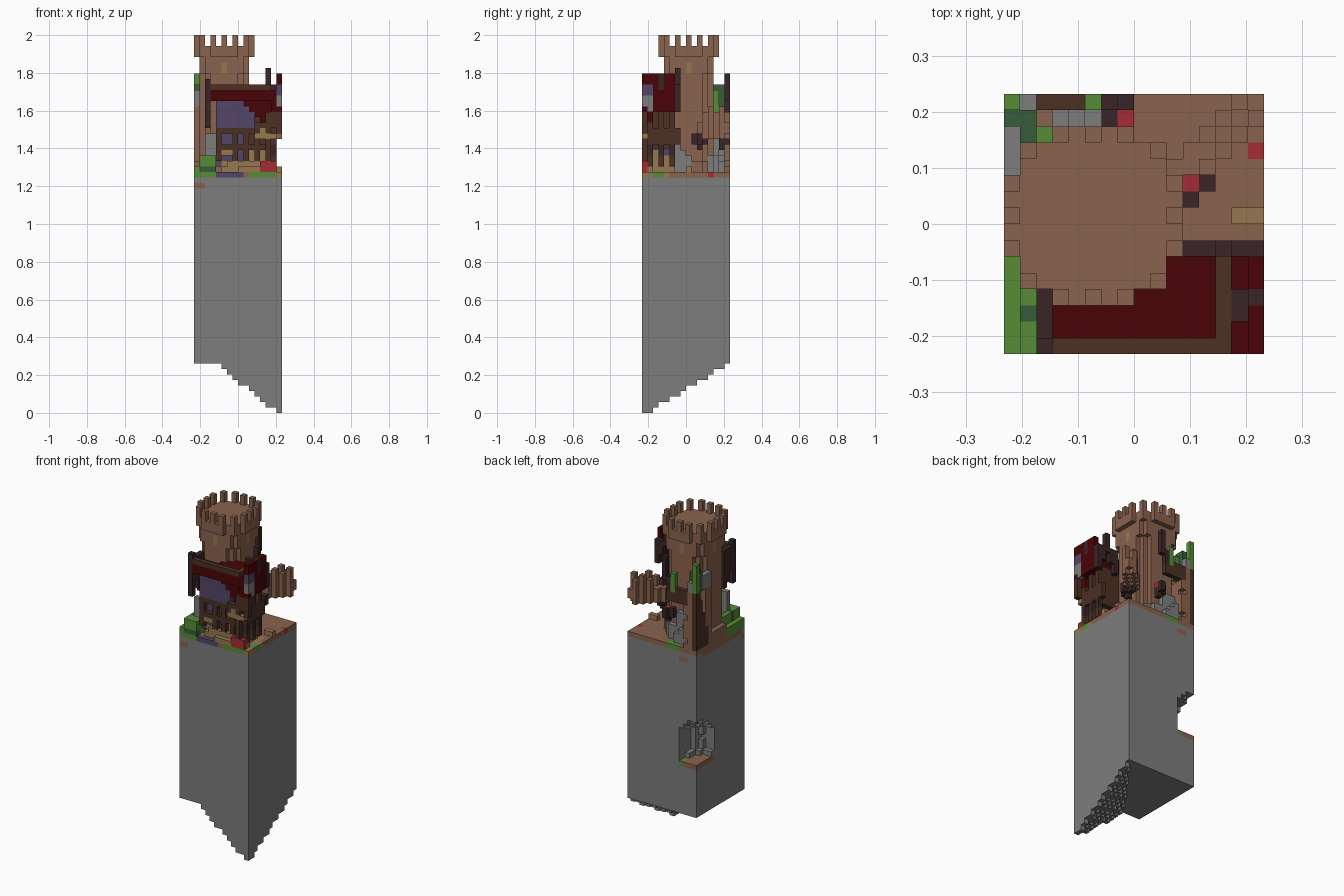
import bpy
import bmesh
from mathutils import Vector

cube = bpy.data.objects.get("Cube")
if cube:
    bpy.data.objects.remove(cube)

N = 16                 # cells along each side of the tile
V = 2 / 69             # cell size
G = 44                 # first layer above the ground

# Colours as 8-bit values, turned into linear ones
PALETTE = {
    "stone": (125, 125, 125), "clay": (138, 99, 78), "roof_red": (73, 4, 6),
    "timber": (76, 48, 35), "charcoal": (56, 37, 38), "leaf": (86, 140, 54),
    "moss": (54, 92, 58), "straw": (150, 120, 80), "plaster": (82, 70, 104),
    "bright_red": (165, 45, 50)}
NAMES = list(PALETTE)


def linear(c):
    c /= 255
    return c / 12.92 if c < 0.04 else ((c + 0.055) / 1.055) ** 2.4


materials = []
for name, rgb in PALETTE.items():
    mat = bpy.data.materials.new(name)
    mat.use_nodes = True
    color = [linear(c) for c in rgb] + [1]
    mat.diffuse_color = color
    bsdf = next(n for n in mat.node_tree.nodes if n.type == "BSDF_PRINCIPLED")
    bsdf.inputs["Base Color"].default_value = color
    bsdf.inputs["Roughness"].default_value = 1
    materials.append(mat)

cells = {}


def fill(part, color, xs, ys, zs, rule=None):
    """Fill an inclusive block range, optionally only where the rule holds."""
    span = [(r, r) if isinstance(r, int) else r for r in (xs, ys, zs)]
    for i in range(span[0][0], span[0][1] + 1):
        for j in range(span[1][0], span[1][1] + 1):
            for k in range(span[2][0], span[2][1] + 1):
                if rule is None or rule(i, j, k):
                    cells[i, j, k] = (part, color)


def above(low, high=None):
    return (G + low, G + (low if high is None else high))


ALL = (0, N - 1)


# Rock pillar with a stepped underside and a corner cave
def underside(i, j, k):
    return k >= 9 - max(0, round(9.3 - 0.82 * (15 - i) - 0.61 * j))


def cave(i, j, k):
    return (i / 4) ** 2 + ((15 - j) / 5.8) ** 2 + ((k - 23) / 5.2) ** 2 < 1


fill("rock_pillar", "stone", ALL, ALL, (0, G - 2), underside)
for cell in [c for c in cells if c[2] > 19 and cave(*c)]:
    del cells[cell]
fill("cave_floor", "clay", (0, 3), (10, 15), 19, lambda i, j, k: cave(i, j, 22))
fill("cave_floor", "leaf", 3, 15, 19)
fill("rock_pillar", "clay", (0, 1), 0, G - 3)
fill("rock_pillar", "clay", 0, (1, 13), G - 2)
fill("rock_pillar", "clay", (2, 3), 15, G - 3)

# Ground layer with paths and grass
fill("ground", "clay", ALL, ALL, G - 1)
fill("ground", "leaf", (0, 3), (0, 5), G - 1)
fill("ground", "plaster", (4, 8), 0, G - 1)
fill("ground", "straw", (4, 14), (1, 6), G - 1)
fill("ground", "straw", 15, (0, 4), G - 1)
fill("ground", "leaf", (10, 14), 0, G - 1)
fill("ground", "leaf", 15, (2, 3), G - 1)
fill("ground", "leaf", (4, 6), (14, 15), G - 1)
fill("ground", "bright_red", 15, 12, G - 1)
fill("paving", "straw", (5, 14), (0, 1), G, lambda i, j, k: i > 7 or j > 0)
fill("paving", "straw", (14, 15), 8, above(0))

# Round tower
CX, CY = 5, 8


def disc(limit):
    return lambda i, j, k: (i - CX) ** 2 + (j - CY) ** 2 <= limit


fill("tower_base", "clay", (0, 10), (3, 13), above(0, 1), disc(29))
fill("tower_base", "stone", (6, 9), (12, 13), above(0, 2), disc(29))
fill("tower_body", "clay", (1, 9), (4, 12), above(0, 20), disc(20))
fill("tower_corbels", "clay", (1, 9), (4, 12), above(18, 20), disc(25))
fill("tower_rubble", "stone", (9, 10), (5, 8), above(0, 4),
     lambda i, j, k: k - G < 5 - abs(j - 6))
fill("tower_crown", "clay", (0, 10), (3, 13), above(21, 22), disc(32))
for a in range(-5, 6):
    for b in range(-5, 6):
        edge = max(abs(a), abs(b)) == 5 and min(abs(a), abs(b)) in (0, 2)
        if edge or abs(a) == abs(b) == 4:
            fill("battlements", "clay", CX + a, CY + b, above(23, 24))
for x, y in ((0, -4), (0, 4), (4, 0), (-4, 0)):
    fill("tower_windows", "straw", CX + x, CY + y, above(18, 19))


# Broken diagonal bridge reaching the back corner
def on_bridge(i, j, k):
    return -1 <= i - j <= (1 if i > 11 else 0)


fill("bridge_deck", "clay", (8, 15), (9, 15), above(7, 8), on_bridge)
fill("bridge_parapet", "clay", (9, 15), (9, 15), above(9, 11),
     lambda i, j, k: i - j in (-1, 1) and i > 11 and (k < G + 11 or i % 2))
fill("bridge_support", "clay", (9, 15), (9, 15), above(6),
     lambda i, j, k: on_bridge(i, j, k) and (i < 11 or (i + j) % 2))

# Hanging lanterns
for x, y, a, b in ((11, 10, 1, -1), (7, 14, -1, 1)):
    fill("lanterns", "charcoal", x, y, above(4, 5))
    fill("lanterns", "charcoal", x + a, y, above(5, 6))
    fill("lanterns", "charcoal", x, y + b, above(5, 6))
    fill("lanterns", "bright_red", x, y, above(6))
fill("lanterns", "charcoal", 11, 11, above(5, 6))

# Timber-framed house: plaster walls, posts and rails
fill("house_wall", "plaster", (4, 13), (2, 4), above(1, 12))
fill("house_wall", "plaster", (4, 10), 1, above(8, 12))
fill("house_wall", "straw", (5, 13), 2, above(0, 1))
fill("house_wall", "straw", (9, 13), 2, above(2, 3))
fill("house_wing", "timber", (10, 13), (2, 5), above(4, 12))
fill("house_wing", "straw", (12, 13), (2, 5), above(0, 2))
fill("house_rails", "timber", (4, 14), 1, above(7))
fill("house_rails", "timber", (5, 14), 1, above(4))
fill("house_rails", "timber", 14, (1, 6), above(5, 7))
for x in (4, 7, 9, 11, 13):
    fill("house_posts", "timber", x, 1, above(2, 7))
for y in (1, 3, 5):
    fill("house_posts", "timber", 14, y, above(1, 11))
    fill("house_posts", "charcoal", 14, y, above(3, 4))
fill("house_sill", "straw", (6, 13), 1, above(1))
fill("window_box", "straw", (11, 14), 0, above(6))
fill("window_box", "straw", 12, 0, above(7))
fill("window_box", "straw", (5, 6), 1, above(3))
fill("house_beams", "timber", (11, 15), 0, above(7, 10),
     lambda i, j, k: i > 12 if k > G + 8 else k == G + 8 or i not in (12, 14))
fill("market_stall", "bright_red", (12, 14), 0, above(0, 1))
fill("market_stall", "timber", 13, 0, above(2, 5))

# Roofs with ridge beams and end boards
fill("front_roof", "roof_red", (3, 14), (0, 2), above(13, 14))
fill("front_roof", "roof_red", (9, 14), 1, above(9, 12),
     lambda i, j, k: i - 9 >= G + 12 - k)
fill("front_ridge", "timber", (3, 13), 0, above(15))
fill("wing_roof", "roof_red", (7, 14), (2, 5), above(12, 14),
     lambda i, j, k: not disc(20)(i, j, k))
fill("wing_roof", "roof_red", 14, (0, 5), above(11, 14))
fill("wing_ridge", "timber", 13, (1, 5), above(15))
fill("side_roof", "roof_red", 15, (0, 5), above(11, 17))
fill("side_roof", "plaster", 15, (0, 1), above(14, 15))
fill("side_roof", "stone", 15, (0, 1), above(11, 13), lambda i, j, k: j or k > G + 11)
fill("side_roof", "charcoal", (14, 15), (2, 3), above(15, 17),
     lambda i, j, k: j == 3 if i > 14 else k == G + 15)
fill("end_boards", "charcoal", 2, (0, 3), above(8, 15),
     lambda i, j, k: k >= G + 13 - 2 * j or j == 0)
fill("end_boards", "charcoal", 2, 0, above(16))
fill("end_boards", "charcoal", (11, 15), 6, above(10, 15),
     lambda i, j, k: k >= G + 15 - abs(i - 13) * 2)
fill("end_boards", "charcoal", 13, 6, above(16, 18))

# Shrubs in the front corner
fill("shrubs", "leaf", (0, 3), (0, 5), above(0, 2),
     lambda i, j, k: i + j < 7 and (i > 0 or k < G + 1) and (i < 2 or j < 3))
fill("shrubs", "moss", (1, 3), 0, above(0))
fill("shrubs", "moss", 1, 2, above(1, 2))
fill("house_wall", "stone", (2, 3), 2, above(3, 6))

# Overgrown ruin in the back corner
fill("ruin_wall", "clay", 1, (12, 15), above(0, 11))
fill("ruin_wall", "timber", 0, (12, 15), above(0, 11),
     lambda i, j, k: k - G <= 3 * (j - 11))
fill("ruin_wall", "clay", 0, (11, 12), above(0, 11), lambda i, j, k: j < 12 or k > G + 3)
fill("ruin_wall", "clay", 2, (13, 15), above(0, 8), lambda i, j, k: j != 15 or k % 5)
fill("ruin_rubble", "stone", (3, 5), (13, 14), above(0, 5),
     lambda i, j, k: k - G < 7 - i or j < 14)
fill("ruin_rubble", "stone", 0, (11, 13), above(12, 14))
fill("ruin_rubble", "stone", 1, 15, above(12, 13))
fill("ruin_beams", "timber", (2, 4), 15, above(9, 11))
fill("ruin_beams", "timber", (4, 6), 15, above(9, 10))
fill("ruin_beams", "charcoal", (6, 7), 15, above(11, 17),
     lambda i, j, k: i == 7 and k > G + 12 or k < G + 14 and i == 6)
fill("ruin_leaves", "moss", (0, 1), (13, 14), above(12, 15), lambda i, j, k: i + j > 13)
fill("ruin_leaves", "leaf", 0, 15, above(12, 17))
fill("ruin_leaves", "leaf", 2, 13, above(10, 14))
fill("ruin_leaves", "leaf", 5, 15, above(11, 14))

# Turn the filled cells into one shell per part, skipping hidden faces
SIDES = []
for axis in range(3):
    for sign in (-1, 1):
        normal, u, w = Vector(), Vector(), Vector()
        normal[axis], u[(axis + 1) % 3], w[(axis + 2) % 3] = sign / 2, 0.5, 0.5
        ring = [-u - w, u - w, u + w, w - u][::sign]
        SIDES.append((normal * 2, [normal + c for c in ring]))

shift = Vector((0.5 - N / 2, 0.5 - N / 2, 0.5))
for part in dict.fromkeys(p for p, _ in cells.values()):
    bm = bmesh.new()
    for pos, (owner, color) in cells.items():
        for normal, corners in SIDES if owner == part else ():
            if tuple(int(a + b) for a, b in zip(pos, normal)) in cells:
                continue
            center = Vector(pos) + shift
            face = bm.faces.new([bm.verts.new((center + c) * V) for c in corners])
            face.material_index = NAMES.index(color)
    bmesh.ops.remove_doubles(bm, verts=bm.verts, dist=V / 50)
    mesh = bpy.data.meshes.new(part)
    for mat in materials:
        mesh.materials.append(mat)
    bm.to_mesh(mesh)
    bm.free()
    bpy.context.collection.objects.link(bpy.data.objects.new(part, mesh))
